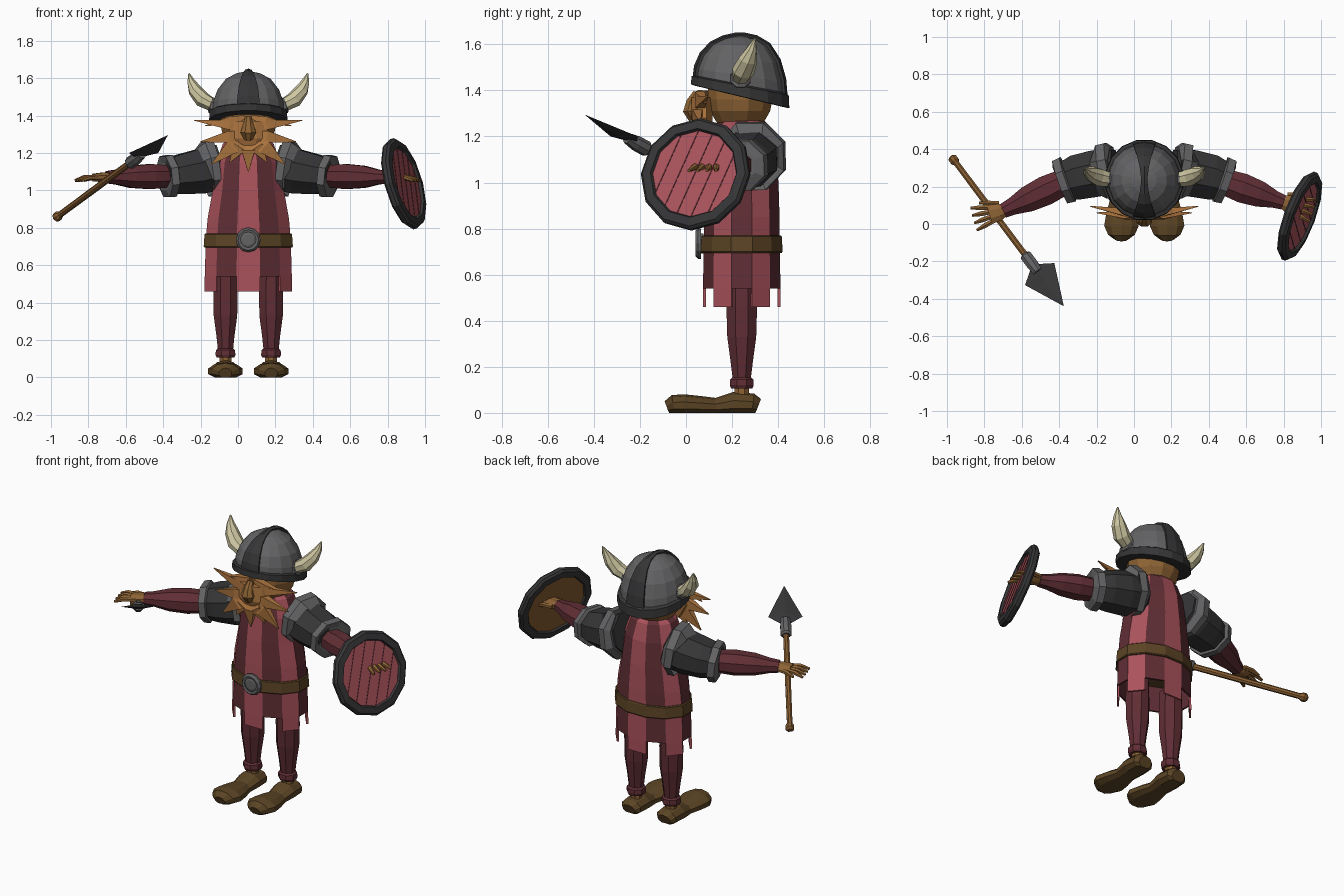
import bpy, bmesh, math
from mathutils import Vector as V, Matrix

if "Cube" in bpy.data.objects:
    bpy.data.objects.remove(bpy.data.objects["Cube"])

CX, CY = 0.055, 0.242          # body axis
MATS = {}
for name, col in {
    "light_red": (0.40, 0.085, 0.105), "dark_red": (0.115, 0.027, 0.034),
    "dark_metal": (0.036, 0.036, 0.038), "grey_metal": (0.125, 0.125, 0.13),
    "horn": (0.62, 0.57, 0.36), "leather": (0.105, 0.058, 0.018),
    "wood": (0.23, 0.105, 0.03), "skin": (0.27, 0.125, 0.035),
    "hair": (0.42, 0.18, 0.05)}.items():
    MATS[name] = bpy.data.materials.new(name)
    MATS[name].diffuse_color = (*col, 1)


def finish(name, bm, *mats, matrix=None):
    bmesh.ops.recalc_face_normals(bm, faces=bm.faces)
    me = bpy.data.meshes.new(name)
    bm.to_mesh(me)
    bm.free()
    for m in mats:
        me.materials.append(MATS[m])
    ob = bpy.data.objects.new(name, me)
    bpy.context.collection.objects.link(ob)
    if matrix:
        ob.matrix_world = matrix
    return ob


def loft(stations, n=8, up=(0, 0, 1), closed=False, caps=True):
    """Elliptical rings (point, side radius, up radius) along a path."""
    bm, up, rings = bmesh.new(), V(up), []
    pts = [V(s[0]) for s in stations]
    for i, s in enumerate(stations):
        t = (pts[min(i + 1, len(pts) - 1)] - pts[max(i - 1, 0)]).normalized()
        u = t.cross(up).normalized()
        v = u.cross(t)
        ring = []
        for k in range(n):
            a = math.tau * (k + 0.5) / n
            ring.append(bm.verts.new(pts[i] + u * math.cos(a) * s[1] + v * math.sin(a) * s[2]))
        rings.append(ring)
    for a, b in zip(rings, rings[1:]):
        for k in range(n):
            bm.faces.new((a[k], a[(k + 1) % n], b[(k + 1) % n], b[k]))
    if caps:
        bm.faces.new(rings[0])
        bm.faces.new(rings[-1])
    return bm


def tube(name, stations, mat, n=8, up=(0, 0, 1)):
    return finish(name, loft(stations, n, up), mat)


def upright(rows, x=CX, y=CY):
    return [((x, y, z), rx, ry) for z, rx, ry in rows]


def lathe(name, profile, mat, n, matrix):
    """Closed ring profile (radius, height) turned around local z."""
    bm = bmesh.new()
    rings = [[bm.verts.new((r * math.cos(math.tau * k / n), r * math.sin(math.tau * k / n), z))
              for r, z in profile] for k in range(n)]
    m = len(profile)
    for k in range(n):
        a, b = rings[k], rings[(k + 1) % n]
        for j in range(m):
            bm.faces.new((a[j], a[(j + 1) % m], b[(j + 1) % m], b[j]))
    return finish(name, bm, mat, matrix=matrix)


def axes(origin, z, up=(0, 0, 1)):
    z = V(z).normalized()
    x = V(up).cross(z).normalized()
    y = z.cross(x)
    return Matrix.Translation(origin) @ Matrix((x, y, z)).transposed().to_4x4()


# Striped tunic with a tabbed hem
bm = loft(upright([(0.46, .242, .174), (0.54, .241, .174), (0.74, .235, .171), (0.85, .225, .17),
                   (1.0, .197, .165), (1.15, .178, .15), (1.25, .14, .12), (1.30, .07, .07)]),
          12, (0, 1, 0))
bm.faces.ensure_lookup_table()
cut = []
for f in bm.faces:
    c = f.calc_center_median()
    if abs(f.normal.z) > 0.99 or len(f.verts) > 4:
        if c.z < 0.5:
            cut.append(f)
        continue
    a = math.atan2((c.y - CY) / .174, (c.x - CX) / .242)
    f.material_index = round((a + math.pi / 2) / (math.pi / 6)) % 2
    if f.material_index and c.z < 0.53:
        cut.append(f)
bmesh.ops.delete(bm, geom=cut, context='FACES')
tunic = finish("tunic", bm, "light_red", "dark_red")
mod = tunic.modifiers.new("thickness", 'SOLIDIFY')
mod.thickness = 0.012

# Belt and round buckle
tube("belt", upright([(.695, .243, .18), (.70, .247, .184), (.765, .242, .18), (.77, .236, .176)]),
     "leather", 12, (0, 1, 0))
bm_axis = axes((CX, 0.065, 0.735), (0, -1, 0))
lathe("buckle_rim", [(.042, 0), (.042, .02), (.055, .024), (.066, .012), (.066, 0)], "grey_metal", 12, bm_axis)
tube("buckle_plate", [((CX, .075, .735), .045, .045), ((CX, .052, .735), .045, .045),
                      ((CX, .045, .735), .03, .03)], "grey_metal", 12)

# Head
tube("head", upright([(1.23, .07, .07), (1.26, .11, .105), (1.31, .145, .135), (1.36, .155, .145),
                      (1.42, .15, .145)], CX, .235), "skin", 12, (0, 1, 0))
tube("nose", [((CX, .05, 1.39), .018, .02), ((CX, .03, 1.35), .03, .03), ((CX, .02, 1.31), .045, .036),
              ((CX, .035, 1.275), .025, .025)], "skin", 8, (0, 1, 0))

# Helmet: dome, rim and centre ridge, all sheared down towards the back
DOME = [(0, .2), (.08, .192), (.15, .168), (.21, .122), (.24, .066), (.252, .012)]
HY, HZ = .235, 1.385


def shear(ob):
    for v in ob.data.vertices:
        v.co.z -= 0.23 * (v.co.y - HY) * max(0, 1 - (v.co.z - HZ) / .25)
    return ob


shear(tube("helmet_dome", upright([(HZ + h, r, r) for h, r in DOME], CX, HY), "grey_metal", 16, (0, 1, 0)))
shear(tube("helmet_rim", upright([(HZ - .012, .2, .205), (HZ - .01, .213, .218), (HZ + .035, .21, .215),
                                  (HZ + .042, .196, .2)], CX, HY), "dark_metal", 16, (0, 1, 0)))
bm = bmesh.new()
arc = [(-1, h, r) for h, r in DOME] + [(1, h, r) for h, r in DOME[::-1]]
rows = []
for s, h, r in arc:
    w = 0.016 + 0.045 * (r / .2) ** 1.5
    edge = math.sqrt(max(r * r - w * w, 0))
    rows.append([bm.verts.new((CX + d * w, HY + s * ((edge if d else r) + .008), HZ + h + (.008 if d else .014)))
                 for d in (-1, 0, 1)])
for a, b in zip(rows, rows[1:]):
    for j in (0, 1):
        bm.faces.new((a[j], a[j + 1], b[j + 1], b[j]))
ridge = shear(finish("helmet_ridge", bm, "dark_metal"))
ridge.modifiers.new("thickness", 'SOLIDIFY').thickness = 0.015

# Beard, moustache and brow spikes
for i, (x0, z0, dx, y, z, w) in enumerate([
        (.0, 1.335, .29, .095, 1.375, .035), (.02, 1.30, .255, .06, 1.26, .045),
        (.03, 1.28, .195, .05, 1.14, .055), (.02, 1.27, .1, .05, 1.15, .05),
        (.0, 1.27, .0, .05, 1.10, .05), (.02, 1.39, .23, .09, 1.345, .03)]):
    for s in ((1, -1) if dx else (1,)):
        a, b = V((CX + s * x0, .075, z0)), V((CX + s * dx, y, z))
        tube("beard_spike_%d" % i, [(a, w * .5, .03), (a.lerp(b, .35) + V((0, -.02, 0)), w, .03),
                                    (b, .003, .003)], "hair", 4, (0, 1, 0))
tube("beard_core", [((CX, .07, 1.37), .10, .05), ((CX, .07, 1.28), .12, .05), ((CX, .08, 1.2), .07, .03)],
     "hair", 8, (0, 1, 0))


def mx(s, x):
    return CX + s * x


def limb(name, s, rows, mat, n=8):
    return tube(name, [((mx(s, x), y, z), a, b) for x, y, z, a, b in rows], mat, n)


for s, side in ((-1, "left"), (1, "right")):
    # Horns with sockets
    limb(side + "_horn_socket", s, [(.15, .235, 1.44, .05, .05), (.20, .237, 1.455, .046, .046),
                                    (.205, .237, 1.457, .03, .03)], "grey_metal")
    limb(side + "_horn", s, [(.19, .237, 1.455, .04, .036), (.245, .25, 1.485, .05, .043),
                             (.285, .27, 1.535, .042, .036), (.305, .285, 1.58, .024, .022),
                             (.317, .30, 1.625, .004, .004)], "horn")
    # Shoulder armour and its two rims
    limb(side + "_shoulder_plate", s, [(.15, .285, 1.125, .12, .13), (.26, .27, 1.10, .135, .128),
                                       (.36, .25, 1.085, .13, .115), (.44, .225, 1.075, .105, .097)], "dark_metal")
    limb(side + "_shoulder_rim", s, [(.175, .29, 1.118, .13, .13), (.18, .29, 1.117, .158, .16),
                                     (.222, .28, 1.112, .158, .158), (.225, .28, 1.11, .13, .13)], "grey_metal")
    limb(side + "_elbow_rim", s, [(.405, .24, 1.078, .105, .095), (.41, .238, 1.078, .135, .122),
                                  (.448, .225, 1.073, .13, .118), (.452, .223, 1.073, .09, .08)], "grey_metal")
    # Sleeves
    w = V((-.70, .07, 1.07)) if s < 0 else V((.80, .115, 1.07))
    e = V((mx(s, .43), .225, 1.075))
    tube(side + "_sleeve", [(e.lerp(w, t), r, r * .85) for t, r in
                            ((0, .075), (.3, .085), (.6, .075), (.85, .05), (1, .042))], "dark_red")
    # Hands: palm, four fingers and a thumb
    d = V((s, -.28, -.02)).normalized()
    tube(side + "_palm", [(w - d * .02, .03, .025), (w + d * .02, .05, .028), (w + d * .075, .055, .022)], "skin")
    lat = V((-d.y, d.x, 0))
    for k in range(5):
        f = (k - 1.5) * .027 * -s if k < 4 else .05 * s
        r0 = w + d * (.06 if k < 4 else .01) + lat * f * .9
        fd = (d + lat * f * 6).normalized()
        tube("%s_finger_%d" % (side, k), [(r0, .014, .014), (r0 + fd * .055, .015, .014),
             (r0 + fd * .105 + V((0, 0, -.015)), .008, .008)], "skin", 6)
    # Trouser legs, cuffs, ankles and shoes
    x = mx(s, .122)
    tube(side + "_leg", upright([(.13, .042, .04), (.22, .052, .052), (.33, .068, .068), (.46, .07, .072),
                                 (.60, .065, .07)], x), "dark_red", 8, (0, 1, 0))
    tube(side + "_cuff", upright([(.105, .05, .05), (.12, .058, .056), (.145, .055, .054), (.155, .044, .042)], x),
         "dark_red", 8, (0, 1, 0))
    tube(side + "_ankle", upright([(.06, .034, .034), (.12, .034, .034)], x), "skin", 8, (0, 1, 0))
    shoe = tube(side + "_shoe", [((x, y, h * .42), r, h * .63) for y, r, h in (
        (.312, .045, .06), (.29, .068, .08), (.21, .075, .087), (.13, .064, .062), (.06, .085, .07),
        (-.01, .097, .077), (-.055, .075, .074), (-.082, .035, .05))], "leather", 10)
    for v in shoe.data.vertices:
        v.co.z = max(v.co.z, 0)

# Shield: metal rim, planked front, wooden back
M = axes((.885, .042, 1.035), (.90, -.33, .26))
lathe("shield_rim", [(.192, .012), (.2, .028), (.238, .024), (.25, .01), (.25, -.01), (.238, -.022),
                     (.2, -.024), (.192, -.012)], "dark_metal", 12, M)
for name, z0, z1, mat in (("shield_front", 0, .014, "light_red"), ("shield_back", -.014, 0, "wood")):
    ob = tube(name, [((0, 0, z0), .2, .2), ((0, 0, z1), .2, .2)], mat, 12, (0, 1, 0))
    ob.matrix_world = M
for i in range(-2, 3):
    o = i * .067
    half = math.sqrt(.192 ** 2 - o * o)
    bm = bmesh.new()
    bmesh.ops.create_cube(bm, size=1, matrix=Matrix.Rotation(-.35, 4, 'Z') @ Matrix.Translation((o, 0, .014))
                          @ Matrix.Diagonal((.005, 2 * half, .004, 1)))
    finish("shield_plank_gap_%d" % (i + 2), bm, "dark_red", matrix=M)

# Spear: shaft with knob, socket and flat blade
A, B = V((-.965, .345, .86)), V((-.375, -.44, 1.295))
A0 = A.lerp(B, -.02)


def spear(name, rows, mat, n):
    tube(name, [(A0.lerp(B, t), a, b) for t, a, b in rows], mat, n)


spear("spear_shaft", [(0, .012, .012), (.01, .026, .026), (.03, .026, .026), (.045, .017, .017),
                      (.36, .018, .018), (.68, .018, .018)], "wood", 8)
spear("spear_socket", [(.655, .024, .024), (.665, .034, .034), (.72, .034, .034), (.77, .026, .024)],
      "grey_metal", 8)
# Blade has sharp side edges
t, u = (B - A0).normalized(), (B - A0).cross(V((0, 0, 1))).normalized()
v = u.cross(t)
bm = bmesh.new()
rim = [bm.verts.new(A0.lerp(B, f) + u * w) for f, w in ((.74, .03), (.785, .098), (1, 0), (.785, -.098), (.74, -.03))]
for h in (.016, -.016):
    mid = bm.verts.new(A0.lerp(B, .80) + v * h)
    for k in range(5):
        bm.faces.new((rim[k], rim[(k + 1) % 5], mid))
finish("spear_blade", bm, "dark_metal")

for m in bpy.data.materials:
    if m.users and not m.is_grease_pencil:
        m.use_nodes = True
        m.node_tree.nodes["Principled BSDF"].inputs["Base Color"].default_value = m.diffuse_color
